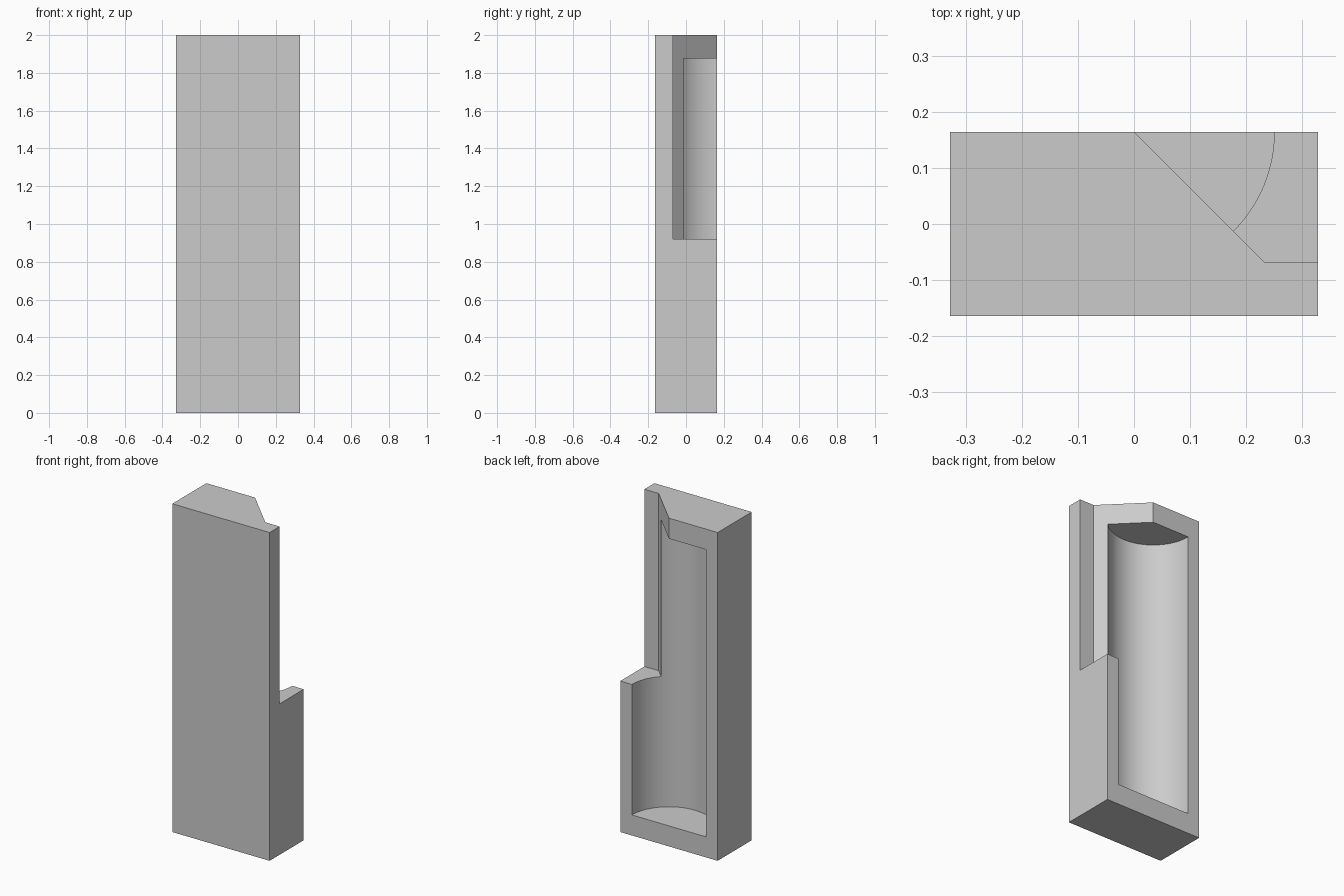
import bpy
import bmesh
from math import cos, sin, tau

cube = bpy.data.objects.get("Cube")
if cube:
    bpy.data.objects.remove(cube, do_unlink=True)

HALF_W, HALF_D, HEIGHT = 0.328, 0.164, 2.0
RADIUS, SEGMENTS = 0.25, 128

grey = bpy.data.materials.new("plain grey")
grey.use_nodes = True
grey.diffuse_color = (0.6, 0.6, 0.6, 1)
grey.node_tree.nodes["Principled BSDF"].inputs["Base Color"].default_value = (0.6, 0.6, 0.6, 1)


def prism(name, outline, bottom, top):
    """Extrude a flat outline upward into a solid."""
    bm = bmesh.new()
    face = bm.faces.new([bm.verts.new((x, y, bottom)) for x, y in outline])
    grown = bmesh.ops.extrude_face_region(bm, geom=[face])
    moved = [v for v in grown["geom"] if isinstance(v, bmesh.types.BMVert)]
    bmesh.ops.translate(bm, verts=moved, vec=(0, 0, top - bottom))
    bmesh.ops.recalc_face_normals(bm, faces=bm.faces)
    mesh = bpy.data.meshes.new(name)
    bm.to_mesh(mesh)
    bm.free()
    mesh.materials.append(grey)
    obj = bpy.data.objects.new(name, mesh)
    bpy.context.collection.objects.link(obj)
    return obj


# Solid block
block = prism("half_block",
              [(-HALF_W, -HALF_D), (HALF_W, -HALF_D), (HALF_W, HALF_D), (-HALF_W, HALF_D)],
              0, HEIGHT)

# Round chamber, open at the back
chamber = prism("chamber_cutter",
                [(RADIUS * cos(tau * i / SEGMENTS), HALF_D + RADIUS * sin(tau * i / SEGMENTS))
                 for i in range(SEGMENTS)],
                0.125, 1.875)

# Slanted notch through the upper left corner of the back
notch = prism("notch_cutter",
              [(-0.2, HALF_D + 0.2), (0.232, HALF_D - 0.232), (0.6, HALF_D - 0.232), (0.6, HALF_D + 0.2)],
              0.92, HEIGHT + 0.2)

bpy.ops.object.select_all(action="DESELECT")
block.select_set(True)
bpy.context.view_layer.objects.active = block
for cutter in (chamber, notch):
    cutter.hide_render = True
    mod = block.modifiers.new(cutter.name, "BOOLEAN")
    mod.operation = "DIFFERENCE"
    mod.solver = "EXACT"
    mod.object = cutter
    bpy.ops.object.modifier_apply(modifier=mod.name)
    bpy.data.objects.remove(cutter, do_unlink=True)

bpy.ops.object.shade_smooth_by_angle(angle=0.5)
